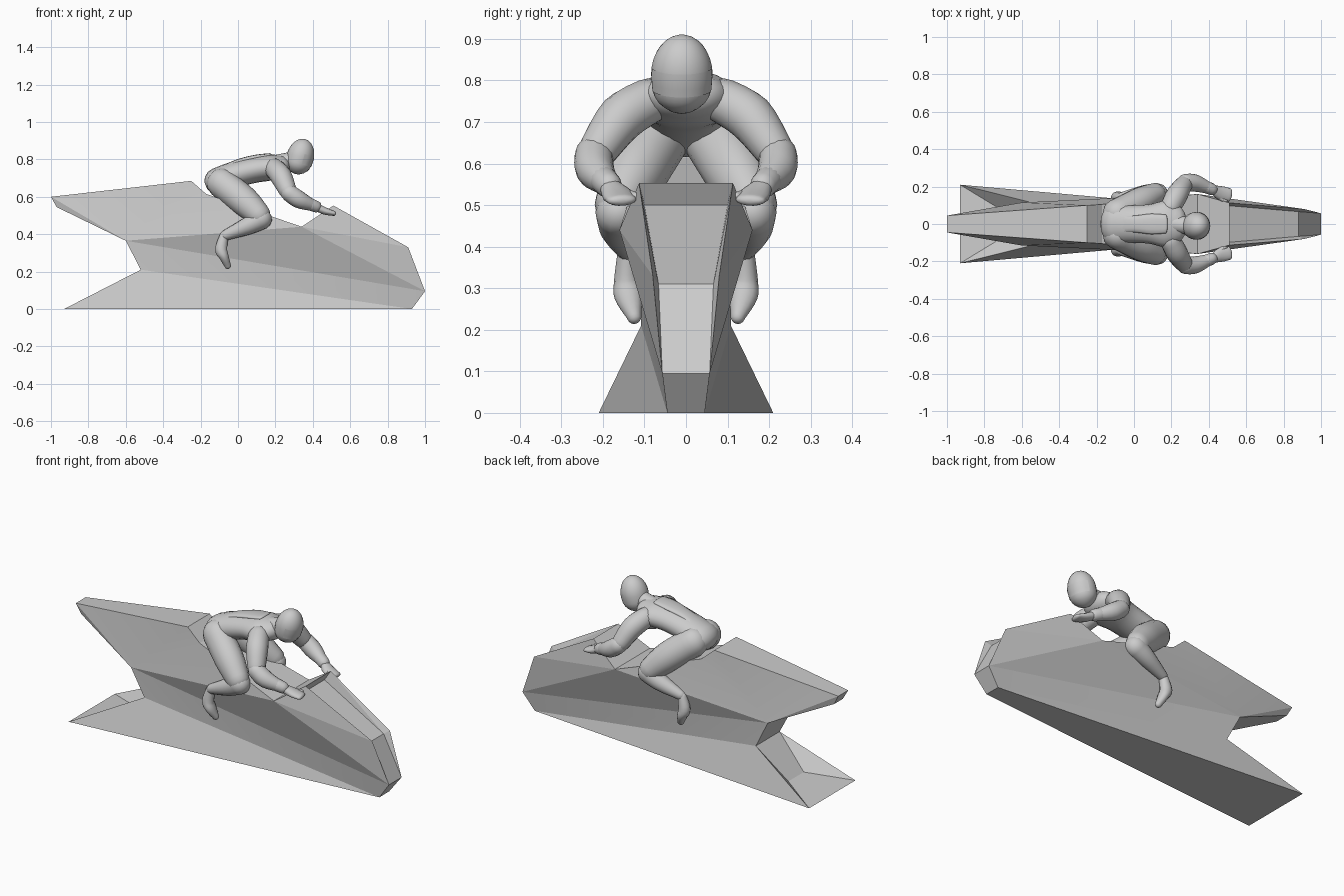
import bpy, bmesh, math
from mathutils import Vector, Matrix

if "Cube" in bpy.data.objects:
    bpy.data.objects.remove(bpy.data.objects["Cube"])


def finish(name, bm, angle=None):
    bmesh.ops.recalc_face_normals(bm, faces=bm.faces)
    me = bpy.data.meshes.new(name)
    bm.to_mesh(me)
    bm.free()
    ob = bpy.data.objects.new(name, me)
    bpy.context.collection.objects.link(ob)
    for p in me.polygons:
        p.use_smooth = True
    if angle:
        bpy.ops.object.select_all(action='DESELECT')
        ob.select_set(True)
        bpy.context.view_layer.objects.active = ob
        bpy.ops.object.shade_smooth_by_angle(angle=math.radians(angle))
    return ob


def loft(name, pts, sides=16, steps=4):
    """Round-ended tube through (x, y, z, side radius, height radius)."""
    n = len(pts)
    rows = []
    for i in range(n - 1):
        q = [pts[max(i - 1, 0)], pts[i], pts[i + 1], pts[min(i + 2, n - 1)]]
        for s in range(steps):
            t = s / steps
            rows.append([0.5 * (2 * b + (c - a) * t + (2 * a - 5 * b + 4 * c - d) * t * t
                                + (3 * b - a - 3 * c + d) * t ** 3) for a, b, c, d in zip(*q)])
    rows.append(list(pts[-1]))
    rings = []
    for i, r in enumerate(rows):
        t = (Vector(rows[min(i + 1, len(rows) - 1)][:3]) - Vector(rows[max(i - 1, 0)][:3])).normalized()
        rings.append((Vector(r[:3]), t, r[3], r[4]))

    def cap(ring, sign):
        c, t, a, b = ring
        return [(c + t * sign * min(a, b) * math.sin(k), t, a * math.cos(k), b * math.cos(k))
                for k in (0.45, 0.9, 1.3)]
    rings = cap(rings[0], -1)[::-1] + rings + cap(rings[-1], 1)
    bm = bmesh.new()
    loops = []
    for c, t, a, b in rings:
        side = (Vector((0, 1, 0)) - t * t.y).normalized()
        up = t.cross(side)
        loops.append([bm.verts.new(c + side * a * math.cos(2 * math.pi * k / sides)
                                   + up * b * math.sin(2 * math.pi * k / sides)) for k in range(sides)])
    for l0, l1 in zip(loops, loops[1:]):
        for k in range(sides):
            bm.faces.new((l0[k], l0[k - 1], l1[k - 1], l1[k]))
    bm.faces.new(loops[0])
    bm.faces.new(loops[-1])
    return finish(name, bm)


# Faceted hull: one half's corner points, mirrored across y
P = {'a': (-1, .045, .60), 'b': (-.25, .10, .685), 'c': (-.17, .105, .615),
     'd': (.34, .16, .44), 'e': (.51, .113, .553), 'f': (.91, .08, .33),
     'E': (.48, .10, .50), 'F': (.88, .066, .31), 'g': (1, .057, .095),
     'h': (.93, .045, 0), 'i': (-.93, .21, 0), 'j': (-.70, .07, .04),
     'k': (-.52, .108, .21), 'l': (-.60, .115, .365), 'm': (-.97, .04, .545)}
bm = bmesh.new()
V = {s: {n: bm.verts.new((x, s * y, z)) for n, (x, y, z) in P.items()} for s in (1, -1)}
for face in ('abl', 'alm', 'bcl', 'cdl', 'dgl', 'lgh', 'def', 'dfg', 'eFf', 'eEF', 'fFg',
             'lhk', 'khi', 'kij'):
    for s in (1, -1):
        bm.faces.new([V[s][n] for n in face])
# faces spanning the two halves, following the centre profile
loop = 'abcdeEFghijklm'
for n0, n1 in zip(loop, loop[1:] + loop[0]):
    bm.faces.new((V[1][n0], V[1][n1], V[-1][n1], V[-1][n0]))
finish('hull', bm, angle=9)

# Rider torso, back panel and neck
loft('torso', [(-.11, 0, .685, .105, .07), (-.03, 0, .715, .10, .07), (.08, 0, .743, .105, .07),
               (.17, 0, .757, .125, .07), (.225, 0, .765, .10, .058)], 20)
loft('back_panel', [(-.09, 0, .752, .05, .012), (.0, 0, .787, .045, .014),
                    (.09, 0, .811, .055, .013), (.17, 0, .823, .05, .01)], 12)
loft('neck', [(.21, 0, .775, .05, .05), (.31, -.01, .80, .045, .045)])

for s, side in ((-1, 'right'), (1, 'left')):
    # Arms
    loft(side + '_upper_arm', [(.195, s * .09, .75, .055, .055), (.23, s * .155, .71, .058, .058),
                               (.265, s * .21, .635, .048, .048)])
    loft(side + '_forearm', [(.275, s * .222, .62, .046, .046), (.33, s * .218, .583, .046, .046),
                             (.41, s * .188, .55, .028, .028)])
    loft(side + '_cuff', [(.385, s * .198, .56, .034, .034), (.415, s * .186, .548, .032, .032)], 14, 2)
    loft(side + '_hand', [(.42, s * .185, .545, .024, .022), (.465, s * .165, .524, .038, .02),
                          (.51, s * .155, .512, .036, .014)], 14)
    loft(side + '_thumb', [(.44, s * .15, .53, .012, .012), (.49, s * .122, .52, .011, .011)], 10)
    # Legs
    loft(side + '_thigh', [(-.09, s * .06, .675, .075, .08), (.03, s * .12, .58, .075, .08),
                           (.11, s * .16, .505, .06, .064)])
    loft(side + '_shin', [(.125, s * .162, .483, .056, .058), (.05, s * .16, .443, .047, .047),
                          (-.065, s * .142, .395, .028, .028)])
    loft(side + '_boot', [(-.075, s * .14, .39, .024, .024), (-.09, s * .143, .32, .03, .033),
                          (-.075, s * .138, .28, .034, .026), (-.055, s * .125, .232, .018, .018)], 14)

# Helmet: egg shape leaning forward, with a visor strip cut from a slightly larger copy
pose = Matrix.Translation((.333, -.01, .815)) @ Matrix.Rotation(math.radians(16), 4, 'Y')
for name, scale in (('helmet', 1.0), ('visor', 1.025)):
    bm = bmesh.new()
    bmesh.ops.create_uvsphere(bm, u_segments=24, v_segments=16, radius=1)
    if name == 'visor':
        out = [f for f in bm.faces if not (-.45 < f.calc_center_median().z < .1
                                           and f.calc_center_median().x > .2)]
        bmesh.ops.delete(bm, geom=out, context='FACES')
    for v in bm.verts:
        full = 1 + .1 * max(0, 1 - abs(v.co.z + .65) / .45)  # fuller chin
        v.co = Vector((v.co.x * .072 * full, v.co.y * .074 * full, v.co.z * .097)) * scale
    bm.transform(pose)
    finish(name, bm)
